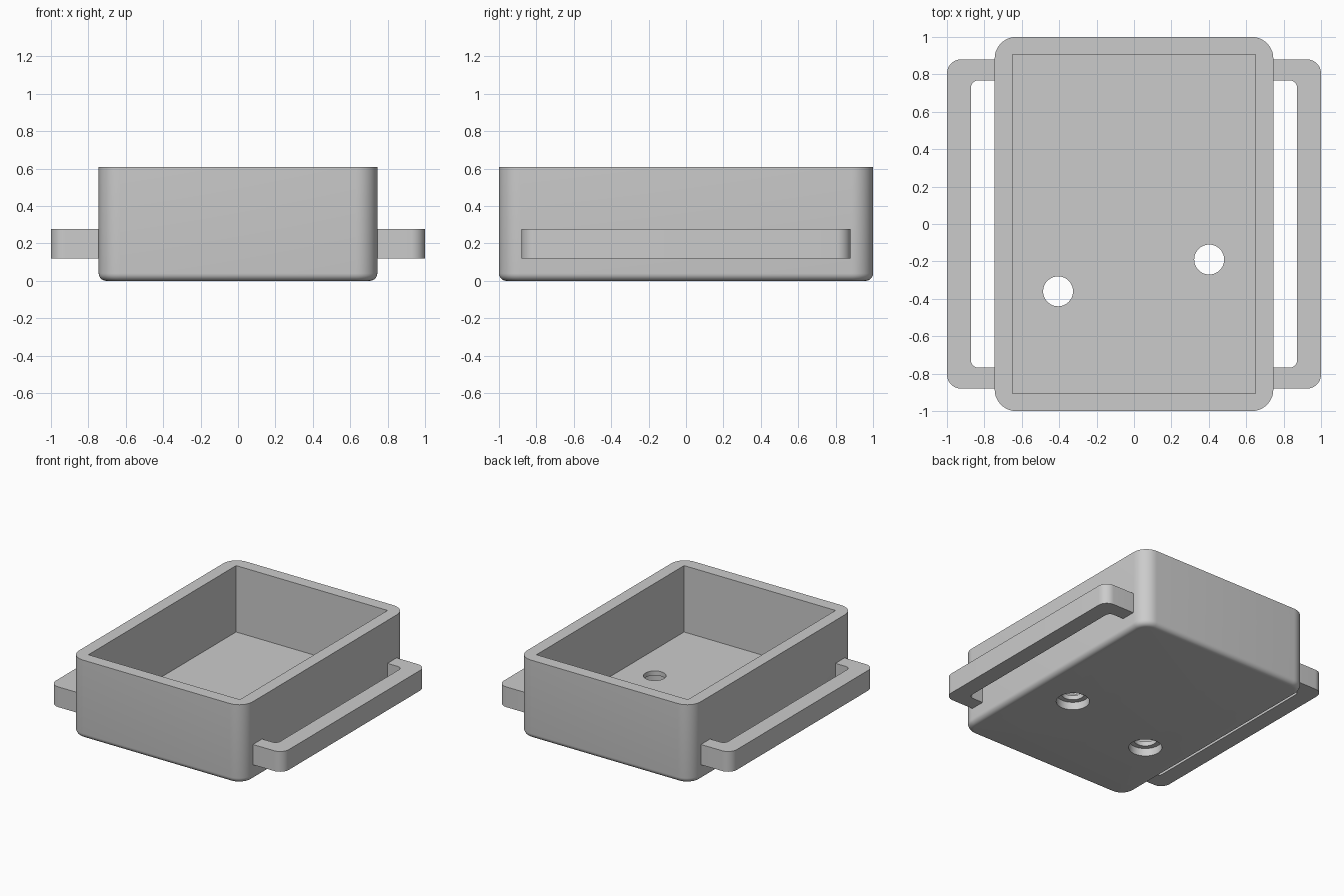
import bpy, bmesh, math
from mathutils import Vector

if "Cube" in bpy.data.objects:
    bpy.data.objects.remove(bpy.data.objects["Cube"], do_unlink=True)

grey = bpy.data.materials.new("plain grey")
grey.use_nodes = True
colour = (0.6, 0.6, 0.6, 1)
grey.diffuse_color = colour
grey.node_tree.nodes["Principled BSDF"].inputs["Base Color"].default_value = colour


def rounded(corners, steps=10):
    """Outline from (x, y, radius) right-angle corners, each turned into an arc."""
    out = []
    for i, (x, y, r) in enumerate(corners):
        p = Vector((x, y))
        if r == 0:
            out.append(p)
            continue
        a = (Vector(corners[i - 1][:2]) - p).normalized() * r
        b = (Vector(corners[(i + 1) % len(corners)][:2]) - p).normalized() * r
        for k in range(steps + 1):
            t = math.pi / 2 * k / steps
            out.append(p + a * (1 - math.sin(t)) + b * (1 - math.cos(t)))
    return out


def loft(name, rings):
    """Closed solid through a stack of (outline, height) rings."""
    bm = bmesh.new()
    loops = [[bm.verts.new((p.x, p.y, z)) for p in pts] for pts, z in rings]
    n = len(loops[0])
    for low, high in zip(loops, loops[1:]):
        for i in range(n):
            j = (i + 1) % n
            bm.faces.new((low[i], low[j], high[j], high[i]))
    bm.faces.new(loops[0])
    bm.faces.new(loops[-1])
    bmesh.ops.recalc_face_normals(bm, faces=bm.faces)
    mesh = bpy.data.meshes.new(name)
    bm.to_mesh(mesh)
    bm.free()
    mesh.materials.append(grey)
    obj = bpy.data.objects.new(name, mesh)
    bpy.context.collection.objects.link(obj)
    return obj


def activate(obj):
    bpy.ops.object.select_all(action="DESELECT")
    obj.select_set(True)
    bpy.context.view_layer.objects.active = obj


def cut(obj, cutter):
    mod = obj.modifiers.new("cut", "BOOLEAN")
    mod.operation = "DIFFERENCE"
    mod.solver = "EXACT"
    mod.object = cutter
    activate(obj)
    bpy.ops.object.modifier_apply(modifier=mod.name)
    bpy.data.objects.remove(cutter, do_unlink=True)


def rectangle(hx, hy, r):
    return rounded([(-hx, -hy, r), (hx, -hy, r), (hx, hy, r), (-hx, hy, r)])


def circle(x, y, r, n=48):
    return [Vector((x + r * math.cos(k * math.tau / n), y + r * math.sin(k * math.tau / n)))
            for k in range(n)]


# Tray body with rounded corners and a softened bottom edge
HX, HY, TOP, WALL, CORNER, FILLET = 0.745, 1.0, 0.61, 0.095, 0.115, 0.04
rings = []
for k in range(7):
    t = math.pi / 2 * k / 6
    inset = FILLET * (1 - math.sin(t))
    rings.append((rectangle(HX - inset, HY - inset, CORNER - inset), FILLET * (1 - math.cos(t))))
rings.append((rectangle(HX, HY, CORNER), TOP))
body = loft("tray_body", rings)

# Square-cornered cavity
cavity = rectangle(HX - WALL, HY - WALL, 0)
cut(body, loft("cavity_cutter", [(cavity, WALL), (cavity, TOP + 0.1)]))

# Drain holes, each with a wider bore underneath
for x, y in ((-0.406, -0.36), (0.402, -0.19)):
    bore, hole, step = circle(x, y, 0.117), circle(x, y, 0.08), 0.06
    cut(body, loft("hole_cutter", [(bore, -0.1), (bore, step), (hole, step), (hole, 0.2)]))

# Bracket handles on both sides
parts = [body]
for side, label in ((1, "left"), (-1, "right")):
    root, inner, outer, gap, end = 0.71, 0.872, 1.0, 0.768, 0.88
    corners = [(root, -end, 0), (outer, -end, 0.075), (outer, end, 0.075), (root, end, 0),
               (root, gap, 0), (inner, gap, 0.04), (inner, -gap, 0.04), (root, -gap, 0)]
    outline = rounded([(x * side, y, r) for x, y, r in corners])
    parts.append(loft(label + "_handle", [(outline, 0.12), (outline, 0.277)]))

for obj in parts:
    activate(obj)
    bpy.ops.object.shade_smooth_by_angle(angle=math.radians(30))
